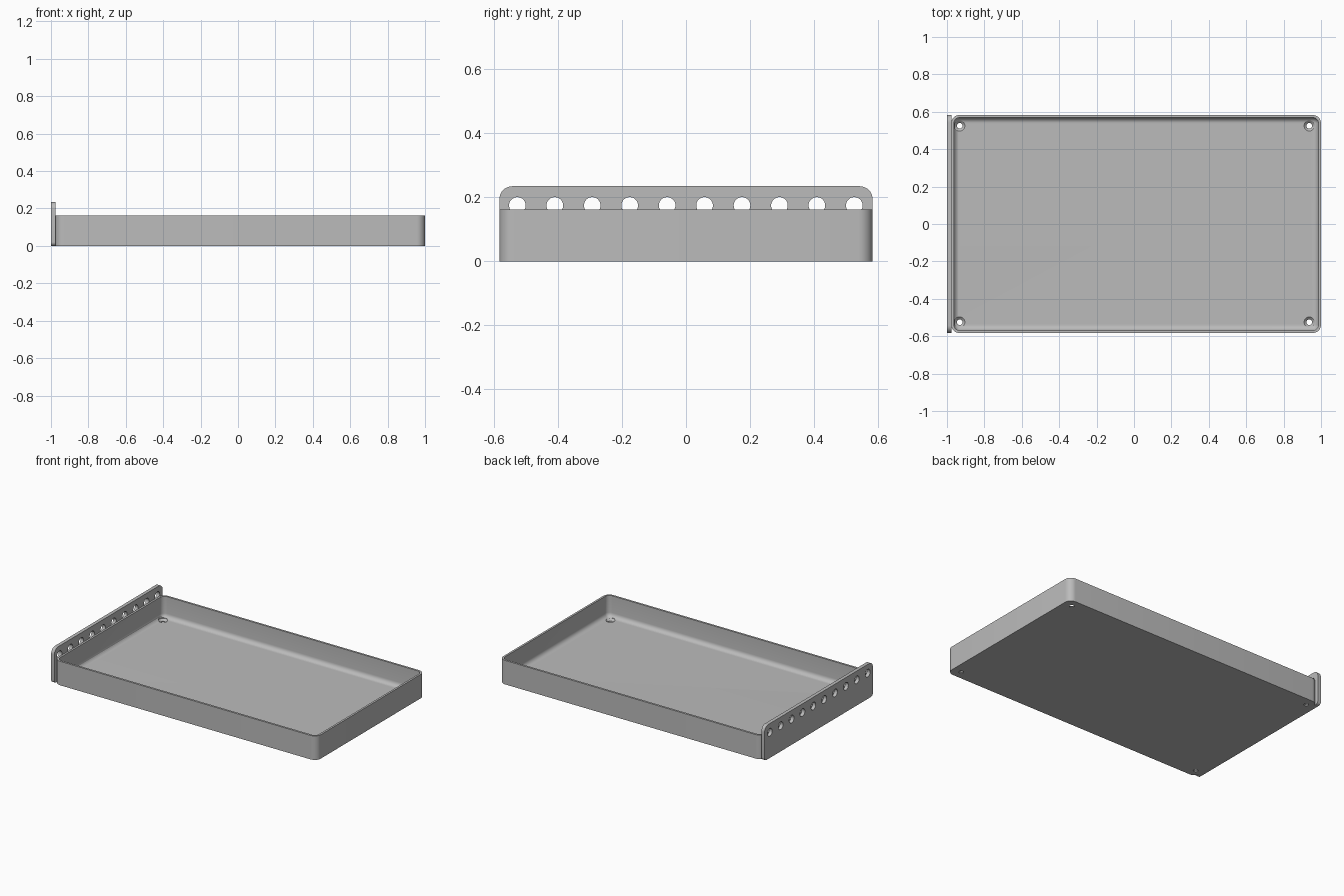
import bpy, bmesh, math
from mathutils import Matrix, Vector

cube = bpy.data.objects.get("Cube")
if cube:
    bpy.data.objects.remove(cube, do_unlink=True)

# One plain grey material
GREY = (0.5, 0.5, 0.5, 1.0)
grey = bpy.data.materials.new("plain grey")
grey.use_nodes = True
grey.diffuse_color = GREY
grey.node_tree.nodes["Principled BSDF"].inputs["Base Color"].default_value = GREY

X0, X1, HALF_Y = -0.977, 1.0, 0.583
RIM, FLOOR, WALL = 0.163, 0.018, 0.014
CORNER, FILLET = 0.045, 0.03


def rounded_rect(x0, x1, y0, y1, radii, steps=8):
    """Counter-clockwise outline; radii start at the low-x, low-y corner."""
    corners = [(x0, y0), (x1, y0), (x1, y1), (x0, y1)]
    points = []
    for i, ((cx, cy), r) in enumerate(zip(corners, radii)):
        cx += r if cx == x0 else -r
        cy += r if cy == y0 else -r
        for s in range(steps + 1):
            a = math.pi + (i + s / steps) * math.pi / 2
            points.append((cx + r * math.cos(a), cy + r * math.sin(a)))
    return points


def loft(bm, rings):
    """Skin a stack of equal rings and cap both ends."""
    loops = [[bm.verts.new(p) for p in ring] for ring in rings]
    for a, b in zip(loops, loops[1:]):
        n = len(a)
        for i in range(n):
            j = (i + 1) % n
            bm.faces.new((a[i], a[j], b[j], b[i]))
    bm.faces.new(loops[0])
    bm.faces.new(loops[-1])


def finish(name, bm):
    bmesh.ops.recalc_face_normals(bm, faces=bm.faces[:])
    mesh = bpy.data.meshes.new(name)
    bm.to_mesh(mesh)
    bm.free()
    mesh.materials.append(grey)
    obj = bpy.data.objects.new(name, mesh)
    bpy.context.collection.objects.link(obj)
    return obj


def cut_and_smooth(obj, cutter):
    cutter.hide_render = True
    mod = obj.modifiers.new("holes", "BOOLEAN")
    mod.object = cutter
    mod.operation = "DIFFERENCE"
    mod.solver = "EXACT"
    bpy.ops.object.select_all(action="DESELECT")
    obj.select_set(True)
    bpy.context.view_layer.objects.active = obj
    bpy.ops.object.modifier_apply(modifier=mod.name)
    bpy.data.objects.remove(cutter, do_unlink=True)
    bpy.ops.object.shade_smooth_by_angle(angle=math.radians(35))


# Tray: outer wall, rim, inner wall and filleted floor
def tray_ring(inset, z):
    r = max(CORNER - inset, 0.004)
    outline = rounded_rect(X0 + inset, X1 - inset, -HALF_Y + inset,
                           HALF_Y - inset, [r] * 4)
    return [(x, y, z) for x, y in outline]


bm = bmesh.new()
rings = [tray_ring(0, 0), tray_ring(0, RIM), tray_ring(WALL, RIM)]
for k in range(7):
    a = k / 6 * math.pi / 2
    rings.append(tray_ring(WALL + FILLET * (1 - math.cos(a)),
                           FLOOR + FILLET * (1 - math.sin(a))))
loft(bm, rings)
tray = finish("tray", bm)

# Countersunk screw holes in the floor corners
bm = bmesh.new()
for x in (-0.932, 0.937):
    for y in (-0.525, 0.525):
        profile = [(0.015, -0.02), (0.015, 0.006), (0.029, FLOOR + 0.001),
                   (0.029, FLOOR + 0.03)]
        loft(bm, [[(x + r * math.cos(i * math.tau / 32),
                    y + r * math.sin(i * math.tau / 32), z) for i in range(32)]
                  for r, z in profile])
cut_and_smooth(tray, finish("screw_hole_cutter", bm))

# Raised end plate with rounded corners
bm = bmesh.new()
outline = rounded_rect(-HALF_Y, HALF_Y, 0, 0.235, [0.02, 0.04, 0.04, 0.02])
outline = rounded_rect(-HALF_Y, HALF_Y, 0, 0.235, [0.02, 0.02, 0.04, 0.04])
loft(bm, [[(x, y, z) for y, z in outline] for x in (-1.0, -0.976)])
plate = finish("end_plate", bm)

# Row of ten round holes along the plate
bm = bmesh.new()
for i in range(10):
    place = Matrix.Translation(Vector((-0.988, -0.527 + i * 0.117, 0.175)))
    bmesh.ops.create_cone(bm, cap_ends=True, segments=32, radius1=0.026,
                          radius2=0.026, depth=0.1,
                          matrix=place @ Matrix.Rotation(math.pi / 2, 4, "Y"))
cut_and_smooth(plate, finish("plate_hole_cutter", bm))
